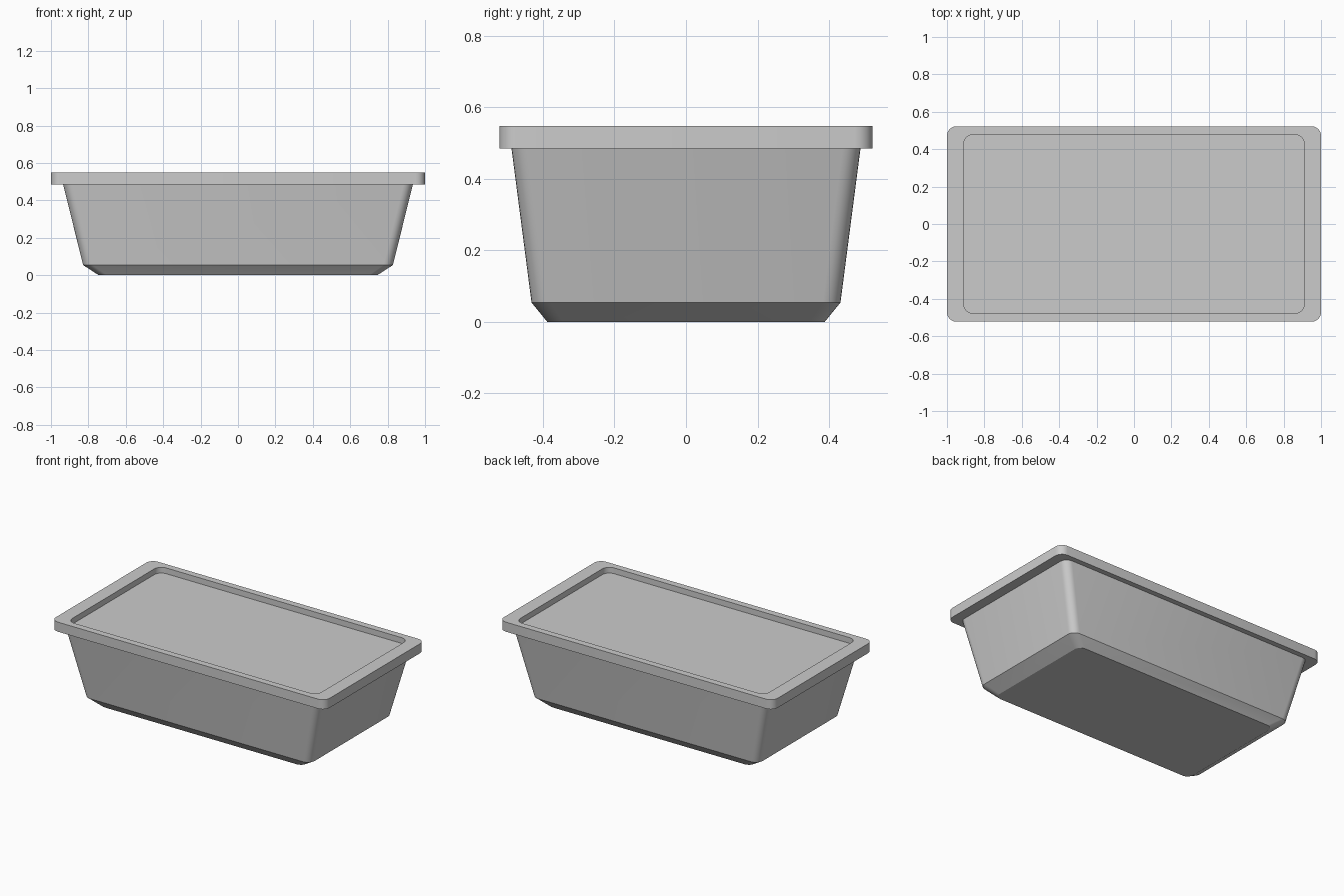
import bpy, bmesh, math

if "Cube" in bpy.data.objects:
    bpy.data.objects.remove(bpy.data.objects["Cube"])

SEG = 6  # segments per rounded corner


def ring(bm, hx, hy, r, z):
    """Rounded rectangle of vertices at height z."""
    verts = []
    for i, (sx, sy) in enumerate([(1, 1), (-1, 1), (-1, -1), (1, -1)]):
        for k in range(SEG + 1):
            a = math.pi / 2 * (i + k / SEG)
            verts.append(bm.verts.new((sx * (hx - r) + r * math.cos(a),
                                       sy * (hy - r) + r * math.sin(a), z)))
    return verts


def loft(name, sections):
    """Closed solid skinned through rounded-rectangle sections."""
    bm = bmesh.new()
    rings = [ring(bm, *s) for s in sections]
    n = len(rings[0])
    for a, b in zip(rings, rings[1:]):
        for i in range(n):
            j = (i + 1) % n
            bm.faces.new((a[i], a[j], b[j], b[i]))
    bm.faces.new(rings[0][::-1])
    bm.faces.new(rings[-1])
    me = bpy.data.meshes.new(name)
    bm.to_mesh(me)
    bm.free()
    ob = bpy.data.objects.new(name, me)
    bpy.context.collection.objects.link(ob)
    bpy.ops.object.select_all(action='DESELECT')
    bpy.context.view_layer.objects.active = ob
    ob.select_set(True)
    bpy.ops.object.shade_smooth_by_angle(angle=math.radians(25))
    return ob


# Tapered tub with chamfered base, overhanging rim and shallow recessed top
# each section: half width, half depth, corner radius, height
loft("tub", [
    (0.745, 0.388, 0.045, 0.0),
    (0.828, 0.432, 0.05, 0.054),
    (0.935, 0.488, 0.05, 0.485),
    (1.0, 0.522, 0.05, 0.485),
    (1.0, 0.522, 0.05, 0.548),
    (0.91, 0.478, 0.05, 0.548),
    (0.91, 0.478, 0.05, 0.51),
])
